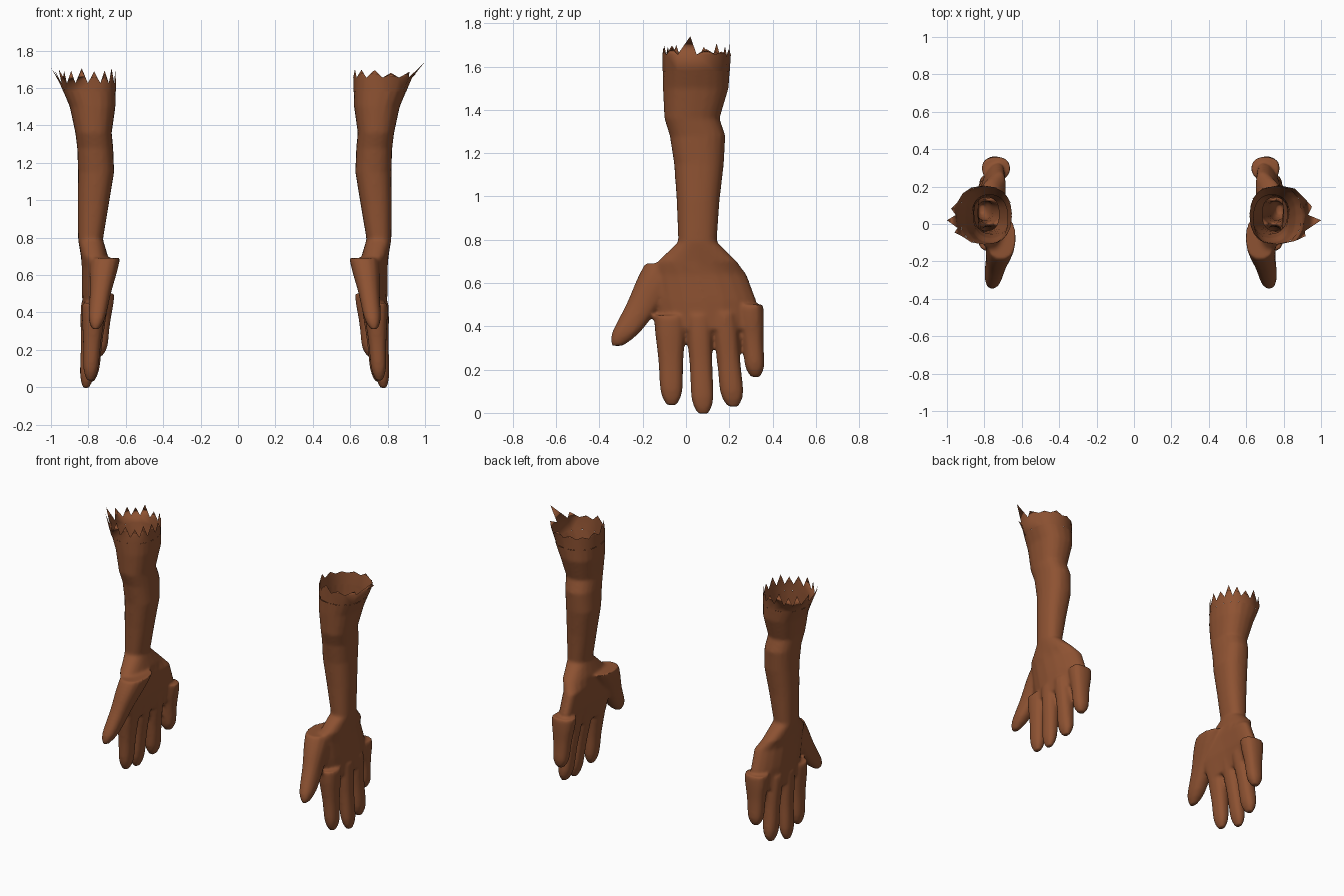
import bpy, bmesh, math, random
from mathutils import Vector

if "Cube" in bpy.data.objects:
    bpy.data.objects.remove(bpy.data.objects["Cube"])

skin = bpy.data.materials.new("brown skin")
skin.diffuse_color = (0.27, 0.085, 0.032, 1)
skin.use_nodes = True
skin.node_tree.nodes["Principled BSDF"].inputs["Base Color"].default_value = skin.diffuse_color

# Main cross-sections of the +x arm, shoulder end to knuckles: (z, x0, x1, y0, y1)
ARM = [(1.70, .615, .95, -.11, .21), (1.50, .62, .865, -.107, .197), (1.36, .64, .835, -.10, .155),
       (1.28, .632, .825, -.075, .182), (1.15, .627, .82, -.055, .175), (.98, .655, .822, -.043, .155),
       (.79, .687, .82, -.036, .142), (.70, .66, .805, -.13, .235), (.64, .655, .80, -.175, .28),
       (.52, .66, .80, -.16, .325), (.385, .685, .795, -.125, .325)]

# Each digit: root section and tip section
DIGITS = {
    "thumb": ((.69, .595, .755, -.19, .05), (.31, .69, .765, -.37, -.265)),
    "index": ((.45, .67, .80, -.148, 0), (.035, .72, .79, -.112, -.02)),
    "middle": ((.45, .67, .805, 0, .12), (-.005, .745, .81, .03, .128)),
    "ring": ((.46, .66, .80, .118, .235), (.03, .715, .79, .165, .27)),
    "little": ((.50, .625, .78, .235, .358), (.165, .67, .755, .28, .362)),
}


def mix(a, b, t):
    return tuple(p + (q - p) * t for p, q in zip(a, b))


def ring_points(sec, n, p=.85, cup=0.0):
    # Rounded-box ring; cup bends its two ends towards the palm
    z, x0, x1, y0, y1 = sec
    pts = []
    for i in range(n):
        a = 2 * math.pi * i / n
        u = math.copysign(abs(math.cos(a)) ** p, math.cos(a))
        v = math.copysign(abs(math.sin(a)) ** p, math.sin(a))
        pts.append(Vector(((x0 + x1) / 2 + (x1 - x0) / 2 * u - cup * v * v,
                           (y0 + y1) / 2 + (y1 - y0) / 2 * v, z)))
    return pts


def section_at(z):
    for a, b in zip(ARM, ARM[1:]):
        if b[0] <= z <= a[0]:
            return mix(a, b, (a[0] - z) / (a[0] - b[0]))


def digit_sections(root, tip, steps=12):
    # Straight taper with a slight joint swelling and a rounded tip
    secs = []
    for k in range(steps + 1):
        t = k / steps
        z, x0, x1, y0, y1 = mix(root, tip, t)
        s = 1 + .03 * math.sin(t * 3 * math.pi)
        if t > .8:
            s *= math.sqrt(1 - .75 * ((t - .8) / .2) ** 2)
        cx, cy, rx, ry = (x0 + x1) / 2, (y0 + y1) / 2, (x1 - x0) / 2 * s, (y1 - y0) / 2 * s
        secs.append((z, cx - rx, cx + rx, cy - ry, cy + ry))
    return secs


def bridge(bm, r0, r1):
    n = len(r0)
    for i in range(n):
        j = (i + 1) % n
        bm.faces.new((r0[i], r1[i], r1[j], r0[j]))


def loft(bm, secs, n, palm_cup=0.0):
    rings = [[bm.verts.new(p) for p in ring_points(s, n, cup=palm_cup if s[0] < .66 else 0)] for s in secs]
    for r0, r1 in zip(rings, rings[1:]):
        bridge(bm, r0, r1)
    bm.faces.new(rings[0])
    bm.faces.new(rings[-1][::-1])


def finish(name, bm, side):
    # The left side is mirrored and slightly offset
    if side < 0:
        for v in bm.verts:
            v.co.x = -v.co.x - .035
        bmesh.ops.reverse_faces(bm, faces=bm.faces[:])
    me = bpy.data.meshes.new(name)
    bm.to_mesh(me)
    bm.free()
    me.materials.append(skin)
    ob = bpy.data.objects.new(name, me)
    bpy.context.collection.objects.link(ob)
    for p in me.polygons:
        p.use_smooth = True
    return ob


# Forearm, palm and digits fused into one skin
bm = bmesh.new()
loft(bm, ARM, 20, .04)
for root, tip in DIGITS.values():
    loft(bm, digit_sections(root, tip), 14)
bmesh.ops.recalc_face_normals(bm, faces=bm.faces[:])
src = finish("arm_source", bm, 1)
rm = src.modifiers.new("fuse", 'REMESH')
rm.mode = 'VOXEL'
rm.voxel_size = .01
sm = src.modifiers.new("soften", 'SMOOTH')
sm.factor = .5
sm.iterations = 6
fused = bpy.data.meshes.new_from_object(src.evaluated_get(bpy.context.evaluated_depsgraph_get()))
bpy.data.objects.remove(src)

CUT = 1.58
for side, name in ((1, "right"), (-1, "left")):
    # Arm with its upper end cut open
    bm = bmesh.new()
    bm.from_mesh(fused)
    bmesh.ops.bisect_plane(bm, geom=bm.verts[:] + bm.edges[:] + bm.faces[:],
                           plane_co=(0, 0, CUT), plane_no=(0, 0, 1), clear_outer=True)
    finish("arm_" + name, bm, side)

    # Torn open rim with jagged spikes, the longest pointing outward
    rng = random.Random(4 if side > 0 else 9)
    n = 12 if side > 0 else 16
    base, low, high = (1.655, .01, .05) if side > 0 else (1.625, .05, .085)
    bm = bmesh.new()
    lower = [bm.verts.new(p) for p in ring_points(section_at(CUT), n)]
    upper = [bm.verts.new(p) for p in ring_points(section_at(base), n)]
    bridge(bm, upper, lower)
    for i in range(n):
        j = (i + 1) % n
        spike = (upper[i].co + upper[j].co) / 2
        spike.z += rng.uniform(low, high)
        if i == n - 1:
            spike = Vector((1.0, .02, 1.74) if side > 0 else (.965, .02, 1.71))
        elif i in (0, n - 2):
            spike.x += .03
        bm.faces.new((upper[j], upper[i], bm.verts.new(spike)))
    finish("torn_edge_" + name, bm, side)
